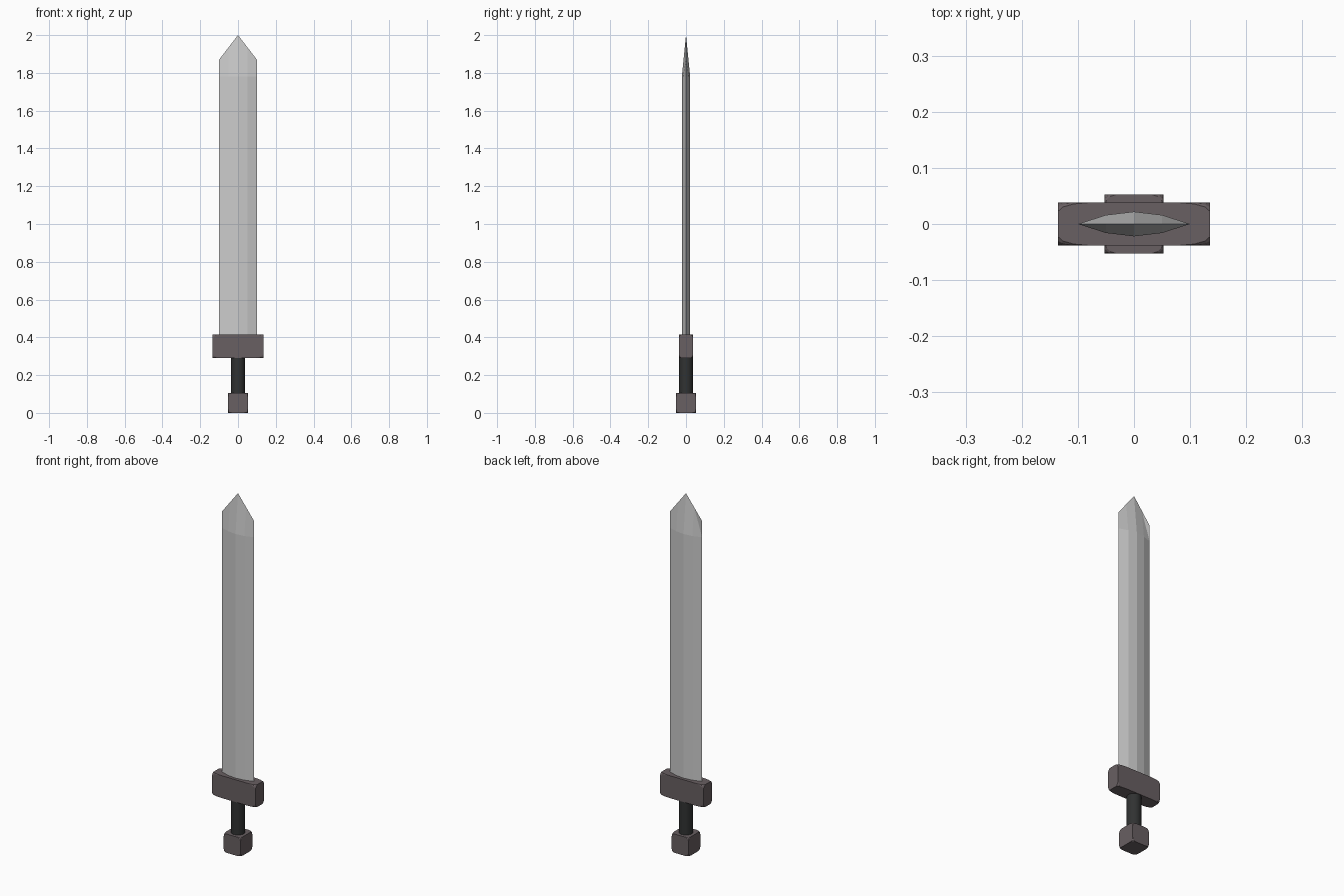
import bpy, bmesh
from mathutils import Vector

if "Cube" in bpy.data.objects:
    bpy.data.objects.remove(bpy.data.objects["Cube"])


def material(name, color):
    m = bpy.data.materials.new(name)
    m.diffuse_color = (*color, 1)
    m.use_nodes = True
    m.node_tree.nodes["Principled BSDF"].inputs["Base Color"].default_value = m.diffuse_color
    return m


def finish(bm, name, mat=None):
    bmesh.ops.recalc_face_normals(bm, faces=bm.faces[:])
    mesh = bpy.data.meshes.new(name)
    bm.to_mesh(mesh)
    bm.free()
    ob = bpy.data.objects.new(name, mesh)
    bpy.context.collection.objects.link(ob)
    if mat:
        mesh.materials.append(mat)
    return ob


def clipped_block(name, size, z, mat):
    # Box with only its corners rounded off; straight edges stay sharp
    bm = bmesh.new()
    bmesh.ops.create_cube(bm, size=1)
    bmesh.ops.bevel(bm, geom=bm.verts[:], offset=20, offset_type='PERCENT',
                    segments=3, profile=0.5, affect='VERTICES')
    bmesh.ops.scale(bm, verts=bm.verts[:], vec=Vector(size))
    bmesh.ops.translate(bm, verts=bm.verts[:], vec=(0, 0, z))
    return finish(bm, name, mat)


metal = material("dark_metal", (0.14, 0.115, 0.122))
leather = material("black_leather", (0.03, 0.032, 0.032))

# Blade: lens section, thinning to a pointed ridge at the tip
xs = (-0.10, -0.05, 0, 0.05, 0.10)
thick = (0, 0.016, 0.022, 0.016, 0)
ridge_z = (1.87, 1.935, 2.0, 1.935, 1.87)
bm = bmesh.new()
ridge = [bm.verts.new((x, 0, z)) for x, z in zip(xs, ridge_z)]
edge_ends = {(i, z): bm.verts.new((xs[i], 0, z)) for i in (0, 4) for z in (0.40, 1.78)}
base = []
for side in (-1, 1):
    rows = []
    for z in (0.40, 1.78):
        rows.append([edge_ends[i, z] if i in (0, 4)
                     else bm.verts.new((xs[i], side * thick[i], z)) for i in range(5)])
    rows.append(ridge)
    for a, b in zip(rows, rows[1:]):
        for i in range(4):
            bm.faces.new((a[i], a[i + 1], b[i + 1], b[i]))
    base.append(rows[0])
bm.faces.new(base[0] + base[1][-2:0:-1])
finish(bm, "blade")

# Guard and pommel
clipped_block("guard", (0.27, 0.076, 0.125), 0.3525, metal)
clipped_block("pommel", (0.105, 0.105, 0.105), 0.0525, metal)

# Grip
bpy.ops.mesh.primitive_cylinder_add(vertices=32, radius=0.036, depth=0.20,
                                    location=(0, 0, 0.197))
grip = bpy.context.object
grip.name = "grip"
grip.data.materials.append(leather)
bpy.ops.object.shade_smooth_by_angle()
